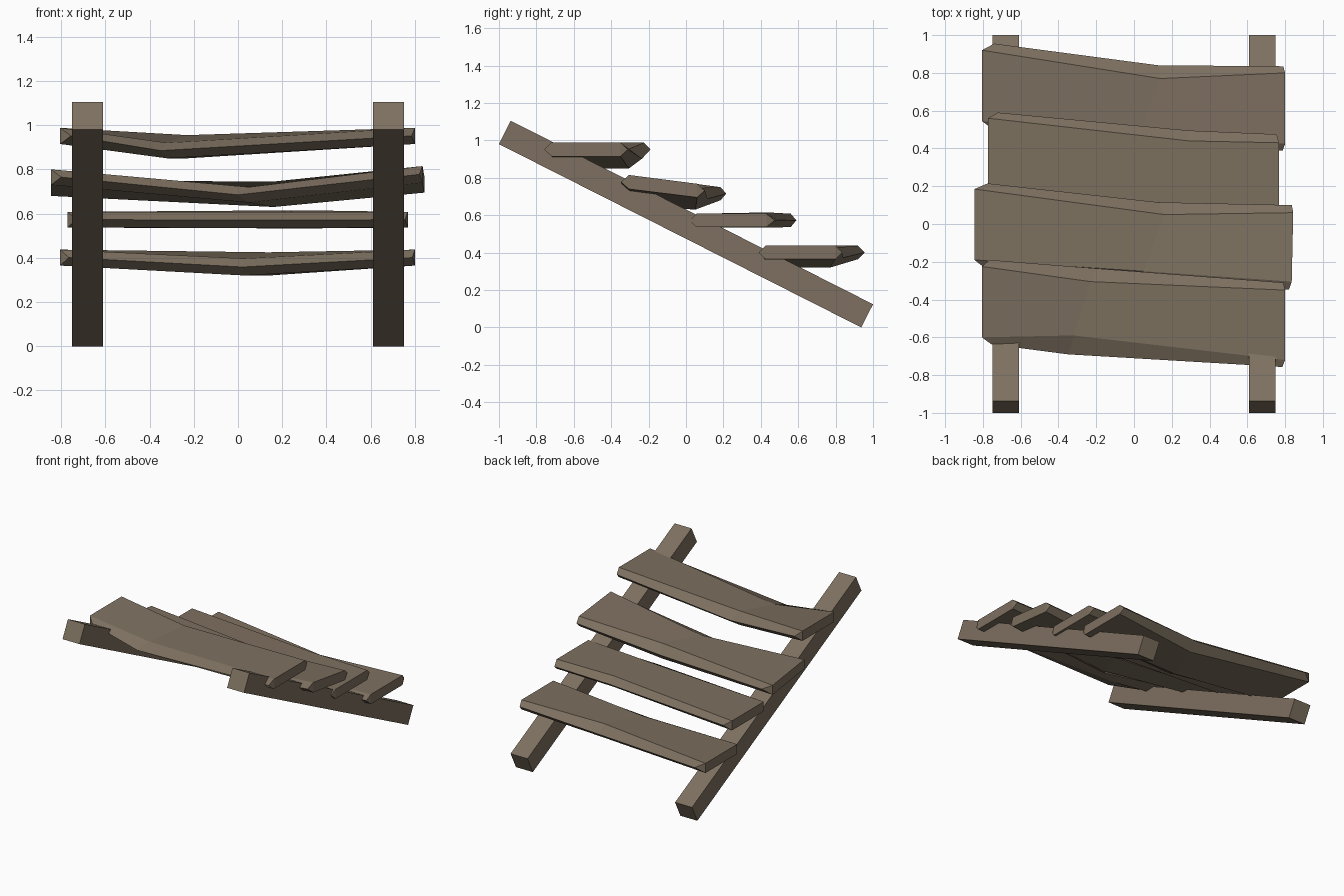
import bpy, bmesh

wood = bpy.data.materials.new("weathered brown wood")
wood.diffuse_color = (0.205, 0.162, 0.115, 1)


def make_object(name, verts, faces):
    mesh = bpy.data.meshes.new(name)
    mesh.from_pydata(verts, [], faces)
    bm = bmesh.new()
    bm.from_mesh(mesh)
    bmesh.ops.recalc_face_normals(bm, faces=bm.faces)
    bm.to_mesh(mesh)
    bm.free()
    mesh.materials.append(wood)
    obj = bpy.data.objects.new(name, mesh)
    bpy.context.collection.objects.link(obj)


# Two sloping rails: a side profile (y, z) extruded in x
profile = [(-1, 0.98), (-0.937, 1.105), (1, 0.124), (0.937, 0)]
for name, x0, x1 in (("left_rail", -0.75, -0.61), ("right_rail", 0.61, 0.75)):
    verts = [(x, y, z) for x in (x0, x1) for y, z in profile]
    sides = [(i, (i + 1) % 4, (i + 1) % 4 + 4, i + 4) for i in range(4)]
    make_object(name, verts, sides + [(0, 1, 2, 3), (4, 5, 6, 7)])


def plank(name, half, front, back):
    """Worn plank with ridged long edges.
    front/back: three stations (left, middle, right), each
    (x, edge y, ridge x, ridge y, top z, bottom z)."""
    verts = []
    for f, b in zip(front, back):
        ring = []
        for x, y, rx, ry, zt, zb in (f, b):
            ring.append([(x, y, zt), (rx, ry, (zt + zb) / 2), (x, y, zb)])
        verts += ring[0] + ring[1][::-1]  # closed six-sided ring
    faces = []
    for s in (0, 6):
        for i in range(6):
            j = (i + 1) % 6
            faces.append((s + i, s + j, s + j + 6, s + i + 6))
    for s in (0, 12):  # end: flat quad plus a small triangle at each ridge
        faces += [(s, s + 2, s + 3, s + 5), (s, s + 1, s + 2), (s + 3, s + 4, s + 5)]
    make_object(name, verts, faces)


# Four sagging steps, highest at the front
plank("top_step", 0.805,
      [(-.805, -.60, -.755, -.637, .988, .915), (-.32, -.59, -.35, -.69, .92, .85),
       (.80, -.72, .785, -.757, .988, .915)],
      [(-.805, -.225, -.765, -.19, .988, .915), (-.23, -.305, -.2, -.235, .955, .85),
       (.80, -.35, .79, -.31, .988, .915)])
plank("upper_middle_step", 0.845,
      [(-.845, -.19, -.80, -.225, .80, .73), (.05, -.25, .0, -.32, .72, .65),
       (.835, -.305, .82, -.348, .815, .74)],
      [(-.845, .185, -.775, .215, .75, .68), (.16, .05, .13, .115, .745, .63),
       (.843, .06, .835, .10, .768, .695)])
plank("lower_middle_step", 0.775,
      [(-.772, .185, -.73, .15, .608, .537), (.2, .11, .2, .04, .608, .535),
       (.768, .055, .755, .02, .608, .537)],
      [(-.772, .56, -.72, .59, .608, .537), (.29, .44, .29, .495, .615, .533),
       (.768, .43, .755, .475, .608, .537)])
plank("bottom_step", 0.805,
      [(-.805, .545, -.765, .515, .437, .365), (.03, .47, .02, .40, .397, .32),
       (.80, .425, .788, .39, .437, .365)],
      [(-.805, .92, -.74, .955, .437, .365), (.14, .77, .13, .84, .425, .32),
       (.80, .80, .79, .835, .437, .365)])
